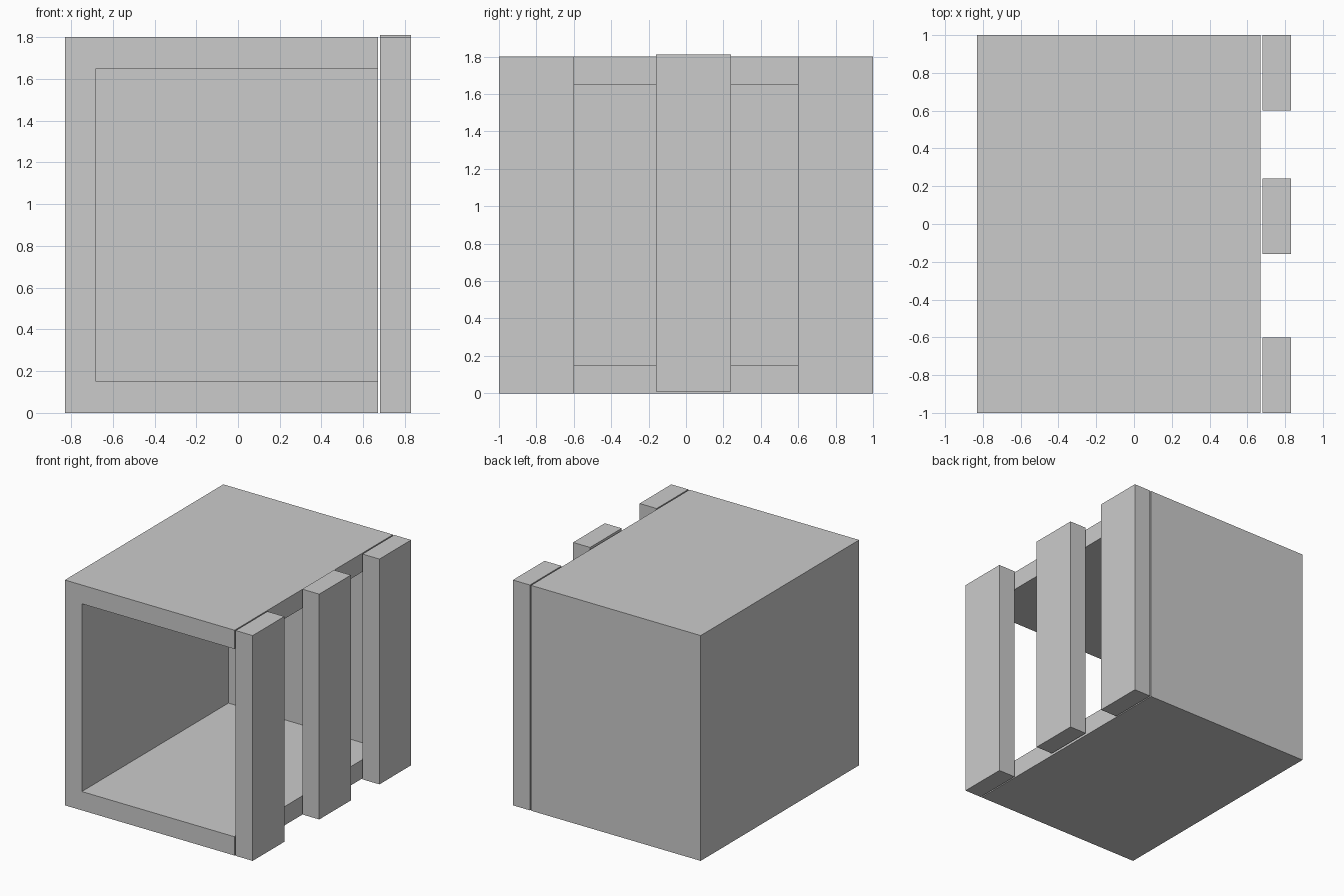
import bpy, bmesh
from mathutils import Vector

if "Cube" in bpy.data.objects:
    bpy.data.objects.remove(bpy.data.objects["Cube"])

WALL = 0.15


def box(name, lo, hi, open_sides=()):
    """Axis-aligned box; faces whose outward normal is in open_sides are left out."""
    lo, hi = Vector(lo), Vector(hi)
    bm = bmesh.new()
    bmesh.ops.create_cube(bm, size=1)
    bm.normal_update()
    cut = [f for f in bm.faces
           if any(f.normal.dot(Vector(d)) > 0.9 for d in open_sides)]
    bmesh.ops.delete(bm, geom=cut, context='FACES')
    size, mid = hi - lo, (lo + hi) / 2
    for v in bm.verts:
        v.co = Vector(a * b for a, b in zip(v.co, size)) + mid
    mesh = bpy.data.meshes.new(name)
    bm.to_mesh(mesh)
    bm.free()
    obj = bpy.data.objects.new(name, mesh)
    bpy.context.collection.objects.link(obj)
    return obj


# Crate shell: open at the front and right, walls thickened inward
shell = box("crate_shell", (-0.83, -1, 0), (0.67, 1, 1.8),
            open_sides=[(0, -1, 0), (1, 0, 0)])
solid = shell.modifiers.new("wall_thickness", 'SOLIDIFY')
solid.thickness = WALL
solid.offset = -1
solid.use_even_offset = True
solid.use_quality_normals = True

# Three upright slats across the open right side; the middle one sits slightly high
for name, y, z in (("front_slat", -1, 0), ("middle_slat", -0.16, 0.01), ("back_slat", 0.6, 0)):
    box(name, (0.68, y, z), (0.83, y + 0.4, z + 1.8))
